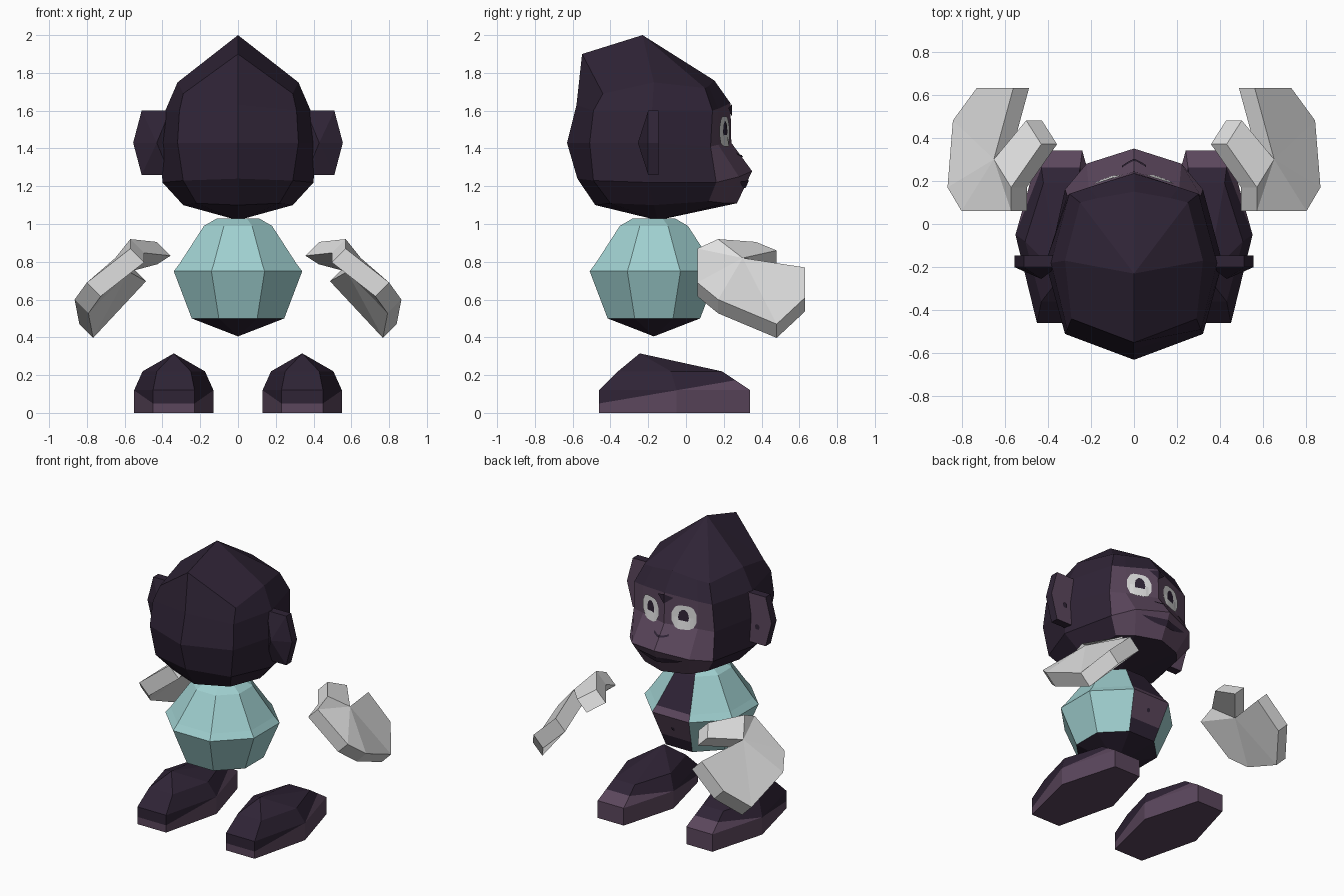
import bpy, bmesh, math
from mathutils import Vector
from mathutils.bvhtree import BVHTree

cube = bpy.data.objects.get("Cube")
if cube:
    bpy.data.objects.remove(cube, do_unlink=True)


def material(name, rgb):
    m = bpy.data.materials.new(name)
    m.use_nodes = True
    m.diffuse_color = (*rgb, 1)
    bsdf = next(n for n in m.node_tree.nodes if n.type == 'BSDF_PRINCIPLED')
    bsdf.inputs["Base Color"].default_value = (*rgb, 1)
    return m


FUR = material("dark fur", (.028, .017, .036))
SKIN = material("mauve skin", (.105, .062, .108))
TEAL = material("teal vest", (.35, .63, .63))
WHITE = material("white", (.74, .74, .74))


def finish(name, bm, mats, closed=True):
    if closed:
        bmesh.ops.recalc_face_normals(bm, faces=bm.faces)
    bm.normal_update()
    me = bpy.data.meshes.new(name)
    bm.to_mesh(me)
    for m in mats:
        me.materials.append(m)
    obj = bpy.data.objects.new(name, me)
    bpy.context.collection.objects.link(obj)
    tree = BVHTree.FromBMesh(bm)
    bm.free()
    return tree


def loft(rings, top=None, bottom=None):
    """Skin closed rings from top to bottom; a tip point closes an end, else a flat cap."""
    bm = bmesh.new()
    rows = [[bm.verts.new(p) for p in ring] for ring in rings]
    n = len(rows[0])
    for a, b in zip(rows, rows[1:]):
        for i in range(n):
            bm.faces.new((a[i], a[(i + 1) % n], b[(i + 1) % n], b[i]))
    for row, tip in ((rows[0], top), (rows[-1], bottom)):
        if tip is None:
            bm.faces.new(row)
        else:
            t = bm.verts.new(tip)
            for i in range(n):
                bm.faces.new((row[i], row[(i + 1) % n], t))
    return bm


def decal(name, tree, mat, cx, half_w, mid, half_h, steps=8):
    """Thin painted patch that follows the front (+y) of a surface."""
    bm = bmesh.new()
    cols = []
    for i in range(steps + 1):
        t = 2 * i / steps - 1
        x, z, h = cx + half_w * t, mid(t), max(half_h(t), .001)
        col = []
        for k in (-1, 0, 1):
            hit = tree.ray_cast(Vector((x, 3, z + k * h)), Vector((0, -1, 0)))[0]
            col.append(bm.verts.new(hit + Vector((0, .007, 0))))
        cols.append(col)
    for a, b in zip(cols, cols[1:]):
        for k in (0, 1):
            bm.faces.new((a[k], a[k + 1], b[k + 1], b[k]))
    finish(name, bm, [mat], closed=False)


# Head: half rings running from back centre to front centre, then mirrored
half_rings = [
    [(0, -.55, 1.90), (.29, -.44, 1.69), (.32, -.17, 1.75), (.25, .10, 1.72), (.17, .12, 1.73), (0, .15, 1.76)],
    [(0, -.58, 1.63), (.31, -.49, 1.60), (.385, -.18, 1.6), (.30, .14, 1.60), (.21, .17, 1.61), (0, .235, 1.64)],
    [(0, -.63, 1.43), (.32, -.51, 1.43), (.41, -.18, 1.43), (.31, .13, 1.41), (.21, .17, 1.42), (0, .24, 1.43)],
    [(0, -.575, 1.24), (.29, -.49, 1.23), (.40, -.2, 1.22), (.32, .16, 1.22), (.22, .28, 1.25), (0, .35, 1.28)],
    [(0, -.48, 1.10), (.22, -.40, 1.11), (.29, -.17, 1.1), (.25, .12, 1.12), (.17, .21, 1.11), (0, .27, 1.11)],
]
rings = [r + [(-x, y, z) for x, y, z in r[-2:0:-1]] for r in half_rings]
bm = loft(rings, (0, -.23, 2.0), (0, -.15, 1.02))
for f in bm.faces:
    c = f.calc_center_median()
    f.material_index = int(c.y > .1 and 1.15 < c.z < 1.6 and abs(c.x) < .3)
head = finish("head", bm, [FUR, SKIN])


def oval(h):
    return lambda t: h * (1 - abs(t) ** 4) ** .5 if abs(t) < 1 else h * .35


# Face details
for side, s in (("left", 1), ("right", -1)):
    decal(side + "_eye", head, WHITE, .128 * s, .078, lambda t: 1.49, oval(.08))
for side, s in (("left", 1), ("right", -1)):
    bm = bmesh.new()
    pts = []
    for i in range(10):
        a = math.tau * i / 10
        x, z = .125 * s + .034 * math.cos(a), 1.49 + .055 * math.sin(a)
        hit = head.ray_cast(Vector((x, 3, z)), Vector((0, -1, 0)))[0]
        pts.append(bm.verts.new(hit + Vector((0, .0095, 0))))
    bm.faces.new(pts[::-1])
    finish(side + "_pupil", bm, [FUR], closed=False)
decal("brow_peak", head, FUR, 0, .06, lambda t: 1.6 + .015 * abs(t), lambda t: .032 * (1 - abs(t)))
decal("nose_line", head, FUR, 0, .055, lambda t: 1.36 + .012 * t * t, lambda t: .006)
decal("mouth", head, FUR, 0, .17, lambda t: 1.21 + .015 * t * t, lambda t: .02 * (1 - t * t))

# Torso: octagonal rings with an open vest at the front
Y = -.17


def octagon(r, z):
    return [(r * math.cos(math.radians(22.5 + 45 * i)), Y + r * math.sin(math.radians(22.5 + 45 * i)), z)
            for i in range(8)]


bm = loft([octagon(r, z) for r, z in ((.12, 1.03), (.195, .99), (.335, .79), (.368, .75), (.30, .585), (.265, .5))],
          None, (0, Y, .405))
for f in bm.faces:
    c = f.calc_center_median()
    if c.z < .5:
        f.material_index = 1
    elif abs(c.x) < .02 and c.y > Y + .05:
        f.material_index = 2 if .6 < c.z < .8 else 1
torso = finish("torso", bm, [TEAL, FUR, SKIN])
decal("navel", torso, FUR, 0, .012, lambda t: .66, oval(.012))

for side, s in (("left", 1), ("right", -1)):
    # Ear: upright plate with a pyramid at the back and a bare inner face
    outline = [(.36, 1.60), (.51, 1.60), (.555, 1.43), (.51, 1.26), (.36, 1.26)]
    bm = loft([[(s * x, -.145, z) for x, z in outline], [(s * x, -.20, z) for x, z in outline]],
              None, (s * .43, -.255, 1.43))
    front = [f for f in bm.faces if f.calc_center_median().y > -.146]
    bmesh.ops.inset_region(bm, faces=front, thickness=.02)
    for f in front:
        f.material_index = 1
    ear = finish(side + "_ear", bm, [FUR, SKIN])
    decal(side + "_ear_hollow", ear, FUR, s * .45, .016, lambda t: 1.38, oval(.018))

    # Glove: bent sheet with a thumb, thickened towards the palm
    pts = dict(tip=(.56, .63, .77), low_tip=(.73, .63, .61), knuckle=(.84, .48, .47), heel=(.865, .17, .60),
               wrist_low=(.80, .06, .69), wrist_top=(.57, .06, .87), thumb_base=(.57, .17, .92),
               thumb_back=(.43, .37, .905), thumb_tip=(.50, .48, .86), crotch=(.65, .30, .82))
    bm = bmesh.new()
    v = {k: bm.verts.new((s * x, y, z)) for k, (x, y, z) in pts.items()}
    for names in ("tip low_tip knuckle crotch", "knuckle heel crotch", "heel wrist_low crotch",
                  "wrist_low wrist_top crotch", "wrist_top thumb_base crotch",
                  "thumb_base thumb_back thumb_tip crotch"):
        bm.faces.new([v[k] for k in names.split()])
    bmesh.ops.recalc_face_normals(bm, faces=bm.faces)
    ext = bmesh.ops.extrude_face_region(bm, geom=bm.faces[:], use_keep_orig=True)
    moved = [g for g in ext["geom"] if isinstance(g, bmesh.types.BMVert)]
    bmesh.ops.translate(bm, verts=moved, vec=(-.073 * s, 0, -.073))
    finish(side + "_glove", bm, [WHITE])

    # Foot: hexagonal shoe shape, bare along a slanting lower band
    def sole(back, wide, front, yb, ym, yf, z):
        half = [(back, yb), (wide, ym), (front, yf)]
        loop = half + [(-x, y) for x, y in half[::-1]]
        return [(s * .34 + x, y, z) for x, y in loop]

    bm = loft([sole(.09, .165, .08, -.36, -.08, .19, .22),
               sole(.11, .21, .10, -.46, -.05, .34, .12),
               sole(.11, .21, .10, -.46, -.05, .34, 0)], (s * .34, -.245, .315))
    bmesh.ops.recalc_face_normals(bm, faces=bm.faces)
    point, normal = Vector((0, -.46, .05)), Vector((0, -.17, 1)).normalized()
    bmesh.ops.bisect_plane(bm, geom=bm.verts[:] + bm.edges[:] + bm.faces[:], plane_co=point, plane_no=normal)
    for f in bm.faces:
        f.material_index = int((f.calc_center_median() - point).dot(normal) < 0)
    finish(side + "_foot", bm, [FUR, SKIN])
